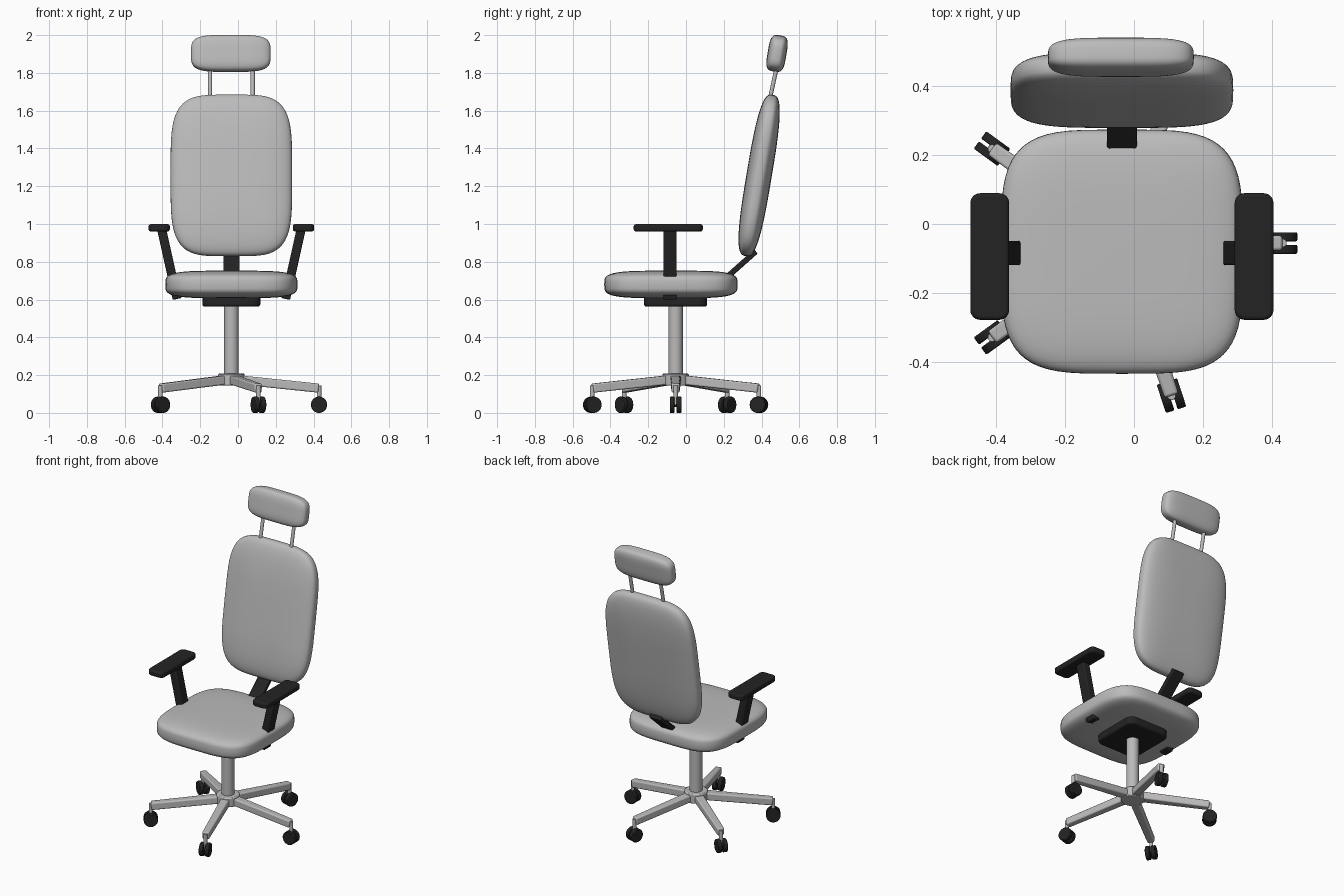
import bpy, bmesh, math
from mathutils import Vector, Matrix

cube = bpy.data.objects.get("Cube")
if cube:
    bpy.data.objects.remove(cube, do_unlink=True)

CX, CY = -0.035, -0.055   # axis of the column


def material(name, rgb, rough):
    m = bpy.data.materials.new(name)
    m.use_nodes = True
    m.diffuse_color = (*rgb, 1)
    bsdf = m.node_tree.nodes["Principled BSDF"]
    bsdf.inputs["Base Color"].default_value = (*rgb, 1)
    bsdf.inputs["Roughness"].default_value = rough
    return m


FABRIC = material("grey fabric", (0.5, 0.5, 0.5), 0.8)
METAL = material("grey metal", (0.5, 0.49, 0.49), 0.5)
BLACK = material("black plastic", (0.017, 0.017, 0.017), 0.6)


def finish(name, bm, mat, matrix=Matrix(), bevel=0, segments=3, angle=35):
    bmesh.ops.recalc_face_normals(bm, faces=bm.faces[:])
    mesh = bpy.data.meshes.new(name)
    bm.to_mesh(mesh)
    bm.free()
    ob = bpy.data.objects.new(name, mesh)
    bpy.context.collection.objects.link(ob)
    ob.matrix_world = matrix
    mesh.materials.append(mat)
    if bevel:
        mod = ob.modifiers.new("Bevel", 'BEVEL')
        mod.width, mod.segments = bevel, segments
    bpy.ops.object.select_all(action='DESELECT')
    ob.select_set(True)
    bpy.context.view_layer.objects.active = ob
    bpy.ops.object.shade_smooth_by_angle(angle=math.radians(angle))
    return ob


def cushion(name, half, loc, tilt, outline, edge):
    """Puffy rounded pad: a sphere squared off in outline and in section."""
    def power(v, n):
        return math.copysign(abs(v) ** (2 / n), v)
    bm = bmesh.new()
    bmesh.ops.create_uvsphere(bm, u_segments=64, v_segments=32, radius=1)
    for v in bm.verts:
        x, y, z = v.co
        r = math.hypot(x, y)
        spread = power(r, edge) if r > 1e-4 else 0
        r = max(r, 1e-4)
        v.co = (half[0] * spread * power(x / r, outline),
                half[1] * spread * power(y / r, outline),
                half[2] * power(z, edge))
    matrix = Matrix.Translation(loc) @ Matrix.Rotation(math.radians(tilt), 4, 'X')
    return finish(name, bm, FABRIC, matrix, angle=80)


def slab(name, size, loc, corner, bevel, mat):
    """Flat box with rounded upright corners and softened rims."""
    bm = bmesh.new()
    bmesh.ops.create_cube(bm, size=1, matrix=Matrix.Diagonal((*size, 1)))
    upright = [e for e in bm.edges if abs(e.verts[0].co.z - e.verts[1].co.z) > 1e-4]
    bmesh.ops.bevel(bm, geom=upright, offset=corner, segments=6, profile=0.5,
                    affect='EDGES')
    ob = finish(name, bm, mat, Matrix.Translation(loc), bevel)
    ob.modifiers["Bevel"].limit_method = 'ANGLE'
    return ob


def bar(name, start, end, width, height, mat, taper=1, bevel=0.006):
    """Rectangular bar between two points, narrowing towards its end."""
    start, end = Vector(start), Vector(end)
    along = end - start
    bm = bmesh.new()
    bmesh.ops.create_cube(bm, size=1)
    for v in bm.verts:
        k = taper if v.co.x > 0 else 1
        v.co = (v.co.x * along.length, v.co.y * width * k, v.co.z * height)
    matrix = (Matrix.Translation((start + end) / 2)
              @ along.to_track_quat('X', 'Z').to_matrix().to_4x4())
    return finish(name, bm, mat, matrix, bevel)


def rod(name, start, end, radius, mat, bevel=0, sides=32):
    start, end = Vector(start), Vector(end)
    along = end - start
    bm = bmesh.new()
    bmesh.ops.create_cone(bm, cap_ends=True, segments=sides, radius1=radius,
                          radius2=radius, depth=along.length)
    matrix = (Matrix.Translation((start + end) / 2)
              @ along.to_track_quat('Z', 'Y').to_matrix().to_4x4())
    ob = finish(name, bm, mat, matrix, bevel, 2)
    if bevel:
        ob.modifiers["Bevel"].limit_method = 'ANGLE'
    return ob


# Upholstery
cushion("seat", (0.35, 0.353, 0.073), (CX, -0.08, 0.68), 0, 4, 4)
cushion("backrest", (0.322, 0.433, 0.067), (CX, 0.387, 1.257), 80.5, 4.2, 3)
cushion("headrest", (0.211, 0.097, 0.05), (CX - 0.003, 0.482, 1.903), 80.5, 4, 3.6)

# Headrest rods
for side in (-1, 1):
    x = CX + side * 0.113
    rod("headrest_rod", (x, 0.435, 1.62), (x, 0.487, 1.86), 0.011, METAL, sides=16)

# Backrest bracket and plate under the seat
bar("backrest_bracket", (CX, 0.19, 0.695), (CX, 0.37, 0.855), 0.086, 0.03, BLACK)
slab("seat_plate", (0.306, 0.334, 0.06), (CX, CY, 0.593), 0.05, 0.012, BLACK)

# Armrests
for side, label in ((1, "left"), (-1, "right")):
    bar(label + "_arm_post", (CX + side * 0.287, -0.084, 0.603),
        (CX + side * 0.37, -0.084, 0.975), 0.07, 0.048, BLACK)
    slab(label + "_arm_pad", (0.112, 0.366, 0.038), (CX + side * 0.382, -0.094, 0.98),
         0.028, 0.01, BLACK)

# Column and hub
rod("column", (CX, CY, 0.16), (CX, CY, 0.58), 0.038, METAL)
rod("base_hub", (CX, CY, 0.145), (CX, CY, 0.208), 0.07, METAL, 0.006)

# Five legs with twin-wheel casters
for i in range(5):
    a = math.tau * i / 5
    out = Vector((math.cos(a), math.sin(a), 0))
    tangent = Vector((-out.y, out.x, 0))

    def at(radius, z, shift=0):
        return Vector((CX, CY, z)) + out * radius + tangent * shift

    bar("base_leg", at(0.03, 0.176), at(0.462, 0.131), 0.056, 0.048, METAL, 0.76, 0.008)
    rod("caster_stem", at(0.464, 0.043), at(0.464, 0.145), 0.012, METAL, sides=16)
    rod("caster_axle", at(0.464, 0.043, -0.02), at(0.464, 0.043, 0.02), 0.012, BLACK, sides=16)
    for s in (-1, 1):
        rod("caster_wheel", at(0.464, 0.043, s * 0.005), at(0.464, 0.043, s * 0.031),
            0.043, BLACK, 0.004)
